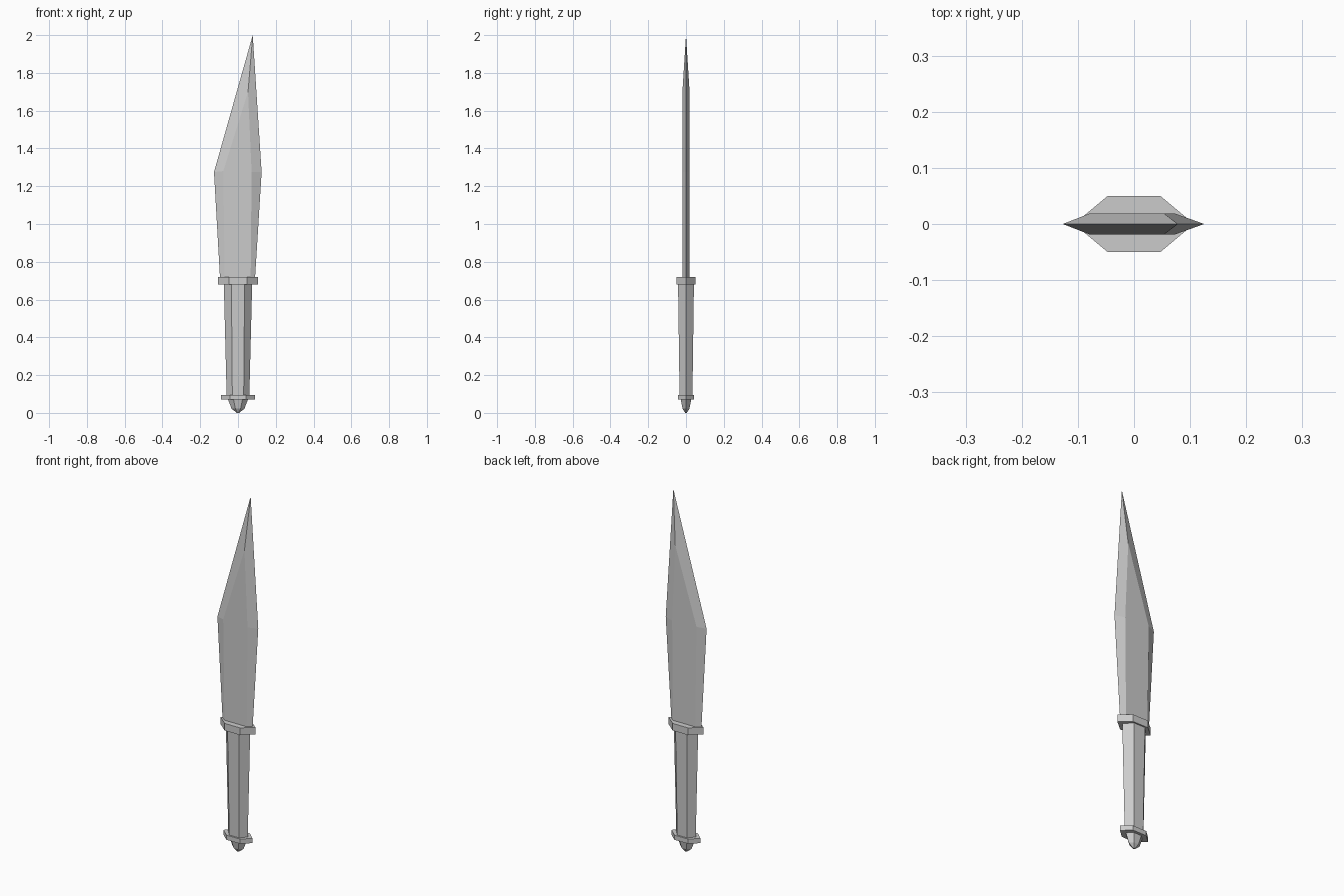
import bpy
import bmesh

cube = bpy.data.objects.get("Cube")
if cube:
    bpy.data.objects.remove(cube, do_unlink=True)

# Single plain steel colour
GREY = (0.6, 0.6, 0.6, 1.0)
steel = bpy.data.materials.new("light_grey")
steel.use_nodes = True
steel.diffuse_color = GREY
steel.node_tree.nodes["Principled BSDF"].inputs["Base Color"].default_value = GREY


def finish(name, bm):
    bmesh.ops.recalc_face_normals(bm, faces=bm.faces)
    mesh = bpy.data.meshes.new(name)
    bm.to_mesh(mesh)
    bm.free()
    mesh.materials.append(steel)
    obj = bpy.data.objects.new(name, mesh)
    bpy.context.collection.objects.link(obj)
    return obj


def hex_loft(name, sections):
    """Stack pointed hexagons given as (z, half width, flat half width, half depth)."""
    bm = bmesh.new()
    rings = []
    for z, w, f, d in sections:
        outline = [(w, 0), (f, d), (-f, d), (-w, 0), (-f, -d), (f, -d)]
        rings.append([bm.verts.new((x, y, z)) for x, y in outline])
    for low, high in zip(rings, rings[1:]):
        for i in range(6):
            j = (i + 1) % 6
            bm.faces.new((low[i], low[j], high[j], high[i]))
    bm.faces.new(rings[0])
    bm.faces.new(rings[-1])
    return finish(name, bm)


# Grip, guard and pommel
hex_loft("guard", [(0.68, 0.107, 0.047, 0.05), (0.72, 0.107, 0.047, 0.05)])
hex_loft("grip", [(0.09, 0.06, 0.03, 0.034), (0.685, 0.075, 0.035, 0.042)])
hex_loft("pommel_collar", [(0.07, 0.09, 0.042, 0.043), (0.096, 0.09, 0.042, 0.043)])
hex_loft("pommel", [(0.0, 0.006, 0.003, 0.004), (0.022, 0.034, 0.014, 0.018),
                    (0.072, 0.053, 0.024, 0.028)])

# Blade: bevelled edges around a flat that narrows to a ridge near the tip
bm = bmesh.new()
T = 0.019
edge = [bm.verts.new((x, 0, z)) for x, z in
        [(-0.095, 0.71), (-0.127, 1.275), (0.078, 2.0), (0.125, 1.275), (0.09, 0.71)]]
bases = []
for side in (-1, 1):
    flat = [bm.verts.new((x, side * T, z)) for x, z in
            [(-0.07, 0.71), (-0.078, 1.28), (0.053, 1.7), (0.072, 1.275), (0.067, 0.71)]]
    bm.faces.new(flat)
    for i in range(4):
        bm.faces.new((edge[i], edge[i + 1], flat[i + 1], flat[i]))
    bases.append(flat)
front, back = bases
bm.faces.new((edge[0], front[0], front[4], edge[4], back[4], back[0]))
finish("blade", bm)
